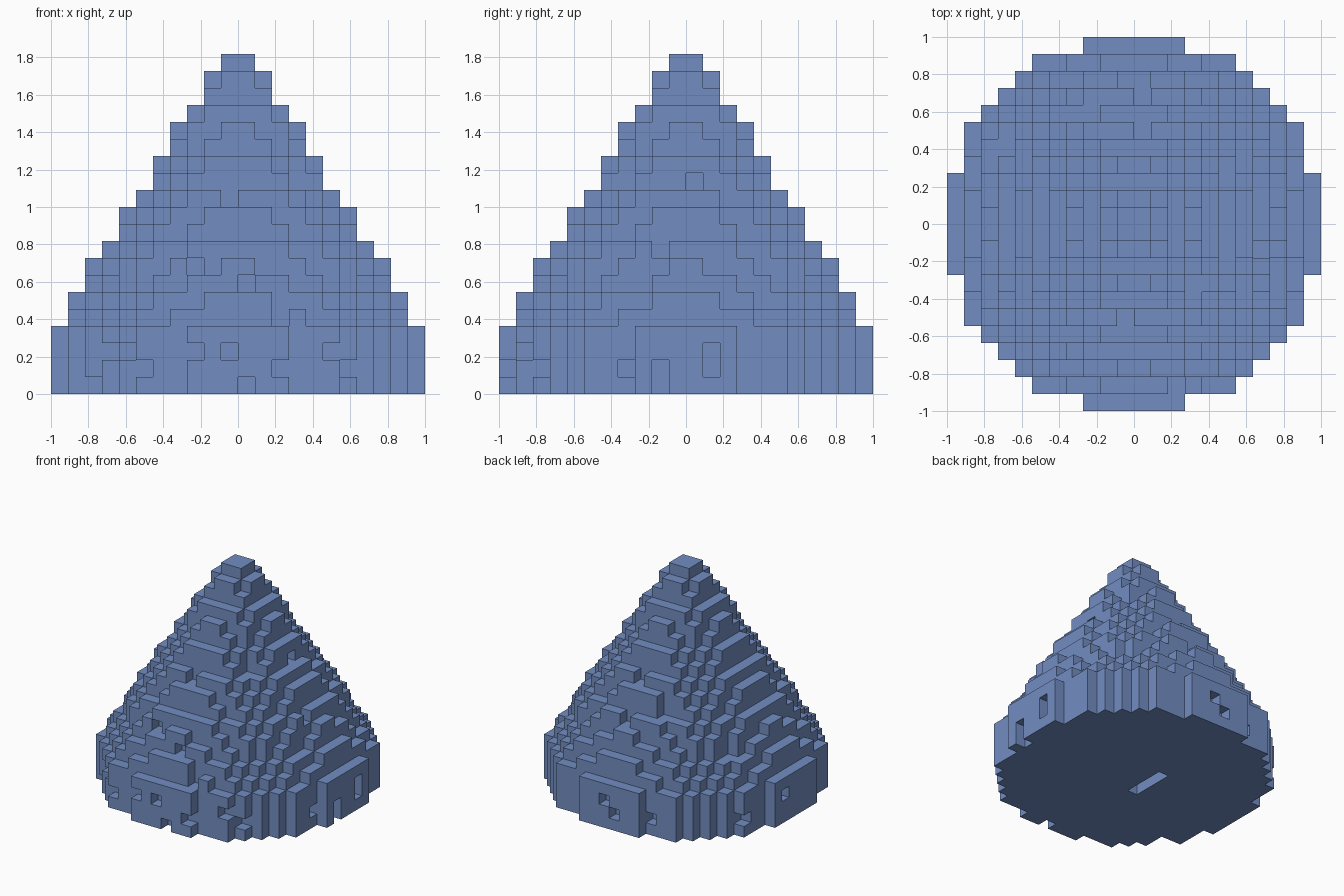
import bpy, bmesh
from mathutils import Vector

if "Cube" in bpy.data.objects:
    bpy.data.objects.remove(bpy.data.objects["Cube"], do_unlink=True)

R, LAYERS = 11, 20
U = 1 / R  # block size


def layer_radius(k):
    return min(R, 12.95 - 0.627 * k)


# Stepped cone of blocks: a short drum below, a straight taper above
cells = {(i, j, k)
         for k in range(LAYERS) for i in range(-R, R) for j in range(-R, R)
         if (i + 0.5) ** 2 + (j + 0.5) ** 2 <= layer_radius(k) ** 2}


def pit(axis, sign, spots):
    """Remove the outermost block along one direction at each spot."""
    for spot in spots:
        line = [c for c in cells if c[:axis] + c[axis + 1:] == spot]
        if line:
            cells.discard(max(line, key=lambda c: sign * c[axis]))


# Single-block pits on each side
pit(1, -1, [(-1, 2), (0, 0), (-3, 2), (2, 1), (5, 2), (-6, 1), (-9, 0), (-8, 2),
            (-7, 2), (6, 1), (2, 4), (-3, 7), (0, 6), (3, 12), (-1, 11)])
pit(0, 1, [(0, 12), (2, 11), (-2, 8), (-3, 6), (4, 5), (-4, 1), (-2, 0),
           (-2, 1), (1, 1), (1, 2)])
pit(1, 1, [(0, 2), (-1, 1), (-4, 1)])
pit(0, -1, [(1, 2), (5, 1)])
pit(2, 1, [(0, 7), (-3, 6), (0, 5), (-8, 4)])

# Slot in the underside
for j in range(-2, 2):
    for k in range(2):
        cells.discard((-2, j, k))

# Skin: one quad for each exposed block side
bm = bmesh.new()
corners = {}


def corner(p):
    key = tuple(round(v) for v in p)
    if key not in corners:
        corners[key] = bm.verts.new(Vector(key) * U)
    return corners[key]


for cell in sorted(cells):
    for axis in range(3):
        for side in (0, 1):
            step = [0, 0, 0]
            step[axis] = 2 * side - 1
            if tuple(c + s for c, s in zip(cell, step)) in cells:
                continue
            base, a, b = Vector(cell), Vector((0, 0, 0)), Vector((0, 0, 0))
            base[axis] += side
            a[(axis + 1) % 3] = 1
            b[(axis + 2) % 3] = 1
            loop = [base, base + a, base + a + b, base + b]
            if not side:
                loop.reverse()
            bm.faces.new([corner(p) for p in loop])

mesh = bpy.data.meshes.new("block_cone")
bm.to_mesh(mesh)
bm.free()
cone = bpy.data.objects.new("block_cone", mesh)
bpy.context.collection.objects.link(cone)

# Single flat colour
blue = bpy.data.materials.new("slate_blue")
blue.use_nodes = True
colour = (0.17, 0.27, 0.54, 1)
blue.diffuse_color = colour
blue.node_tree.nodes["Principled BSDF"].inputs["Base Color"].default_value = colour
mesh.materials.append(blue)
